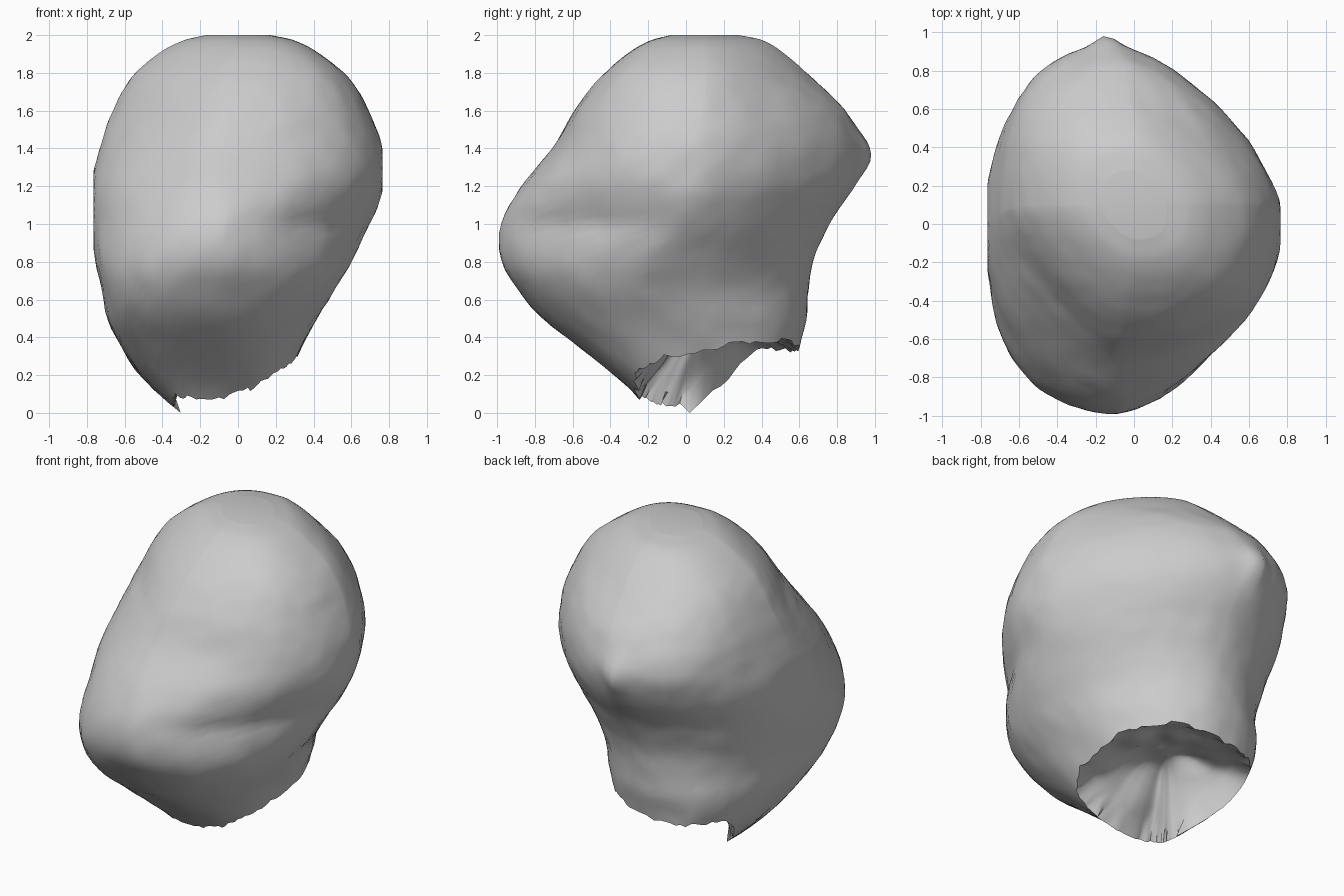
import bpy, bmesh, math, random
from mathutils import Vector, noise

if "Cube" in bpy.data.objects:
    bpy.data.objects.remove(bpy.data.objects["Cube"], do_unlink=True)

random.seed(4)
SEGMENTS, ROWS, CAP_ROWS = 96, 56, 10

# Cross-sections: height, left, right, front, back, ridge x, widest y
SECTIONS = [
    (0, -.3, .1, -.19, .45, -.14, .02),
    (.1, -.42, .2, -.27, .55, -.14, .03),
    (.2, -.52, .27, -.38, .58, -.14, .03),
    (.35, -.62, .34, -.57, .6, -.14, 0),
    (.5, -.69, .42, -.76, .64, -.14, -.1),
    (.65, -.72, .51, -.89, .65, -.13, -.22),
    (.8, -.755, .6, -.975, .67, -.1, -.17),
    (1, -.78, .7, -.98, .76, -.08, -.04),
    (1.2, -.78, .77, -.87, .88, -.08, 0),
    (1.4, -.73, .765, -.71, .93, -.1, .03),
    (1.6, -.66, .69, -.59, .84, -.06, .08),
    (1.78, -.56, .58, -.45, .66, -.03, .1),
    (1.91, -.41, .42, -.3, .51, 0, .1),
    (1.975, -.28, .29, -.18, .4, 0, .1),
    (2, -.17, .17, -.08, .28, 0, .1),
]
# Height of the ragged opening, at even steps around from +x
RIM = [.32, .37, .38, .34, .33, .31, .06, .05, .09, .08, .13, .24]
# Squareness of each quadrant: at mid height, change per unit below and above
SQUARENESS = {
    (1, 1): (1.6, .7, -.2),
    (-1, 1): (2, .7, .8),
    (-1, -1): (2, 1.8, -1),
    (1, -1): (1.5, 1.2, 1.5),
}


def hermite(b, c, m, n, t):
    return b + t * (m + t * (3 * (c - b) - 2 * m - n + t * (2 * (b - c) + m + n)))


def section_at(z):
    last = len(SECTIONS) - 1
    i = max(k for k in range(last) if SECTIONS[k][0] <= z)
    p, q, r, s = [SECTIONS[min(max(i + k, 0), last)] for k in (-1, 0, 1, 2)]
    h = r[0] - q[0]
    return [hermite(b, c, (c - a) * h / (r[0] - p[0]), (d - b) * h / (s[0] - q[0]), (z - q[0]) / h)
            for a, b, c, d in list(zip(p, q, r, s))[1:]]


def rim_at(turn):
    i, t = divmod(turn * len(RIM), 1)
    a, b, c, d = [RIM[(int(i) + k) % len(RIM)] for k in (-1, 0, 1, 2)]
    return hermite(b, c, (c - a) / 2, (d - b) / 2, t)


def surface_point(angle, z):
    left, right, front, back, cx, cy = section_at(z)
    c, s = math.cos(angle), math.sin(angle)
    rx = right - cx if c > 0 else cx - left
    ry = back - cy if s > 0 else cy - front
    middle, below, above = SQUARENESS[(1 if c > 0 else -1, 1 if s > 0 else -1)]
    power = 2 / max(1.45, middle + max(0, 1 - z) * below + max(0, z - 1) * above)
    p = Vector((cx + rx * math.copysign(abs(c) ** power, c),
                cy + ry * math.copysign(abs(s) ** power, s), z))
    # Soft lumps, fading out at the flat crown
    lump = noise.noise(p * 4) * .006 + noise.noise(p * 11) * .006
    p += Vector((c, s, 0)) * lump * min(1, (2 - z) * 4)
    # Small upright ridge on the back
    if s > 0:
        p.y += .05 * math.exp(-((p.x + .15) / .07) ** 2 - ((z - 1.36) / .14) ** 2)
    # Sheared flat patches on both sides
    p.x = max(-.765, min(.765, p.x))
    return p


# Outer shell down to the ragged rim, and a lumpy hollow rising inside it
bm = bmesh.new()
hollow_top = Vector((-.13, .14, .44))
columns = []
for j in range(SEGMENTS):
    turn = j / SEGMENTS
    angle = math.tau * turn
    edge = surface_point(angle, rim_at(turn))
    column = []
    for r in range(1, CAP_ROWS):
        f = r / CAP_ROWS
        p = hollow_top.lerp(edge, f)
        p.z = hollow_top.z + (edge.z - hollow_top.z) * f ** 2
        p.z += noise.noise(p * 6) * .05 * (1 - f ** 4)
        column.append(bm.verts.new(p))
    rim = max(.01, rim_at(turn) + random.uniform(-.015, .015))
    if j == SEGMENTS // 2:
        rim = 0  # lowest tip
    for r in range(ROWS + 1):
        z = rim + (2 - rim) * math.sin(math.pi / 2 * r / ROWS)
        column.append(bm.verts.new(surface_point(angle, min(z, 2))))
    columns.append(column)

for j in range(SEGMENTS):
    a, b = columns[j], columns[(j + 1) % SEGMENTS]
    for r in range(len(a) - 1):
        bm.faces.new((a[r], b[r], b[r + 1], a[r + 1]))
for end in (0, -1):  # hollow centre and flat crown
    bm.faces.new([column[end] for column in columns])
bmesh.ops.recalc_face_normals(bm, faces=bm.faces)

mesh = bpy.data.meshes.new("hollow_shell")
bm.to_mesh(mesh)
bm.free()
shell = bpy.data.objects.new("hollow_shell", mesh)
bpy.context.collection.objects.link(shell)

# Plain grey
grey = bpy.data.materials.new("plain_grey")
grey.use_nodes = True
colour = (.6, .6, .6, 1)
grey.diffuse_color = colour
grey.node_tree.nodes["Principled BSDF"].inputs["Base Color"].default_value = colour
mesh.materials.append(grey)

bpy.context.view_layer.objects.active = shell
shell.select_set(True)
bpy.ops.object.shade_smooth_by_angle(angle=math.radians(60))
